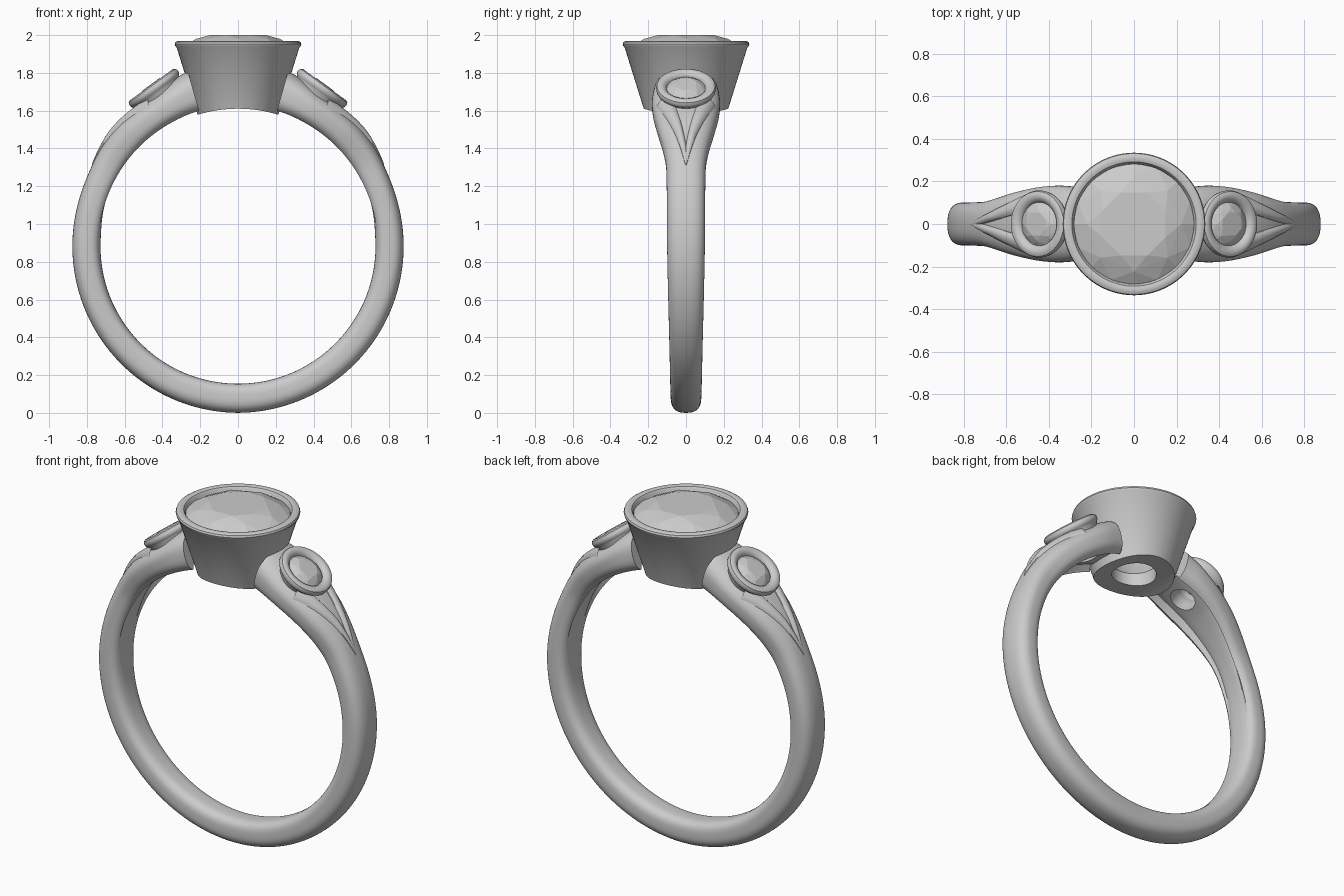
import bpy, bmesh, math
from mathutils import Matrix, Vector

if "Cube" in bpy.data.objects:
    bpy.data.objects.remove(bpy.data.objects["Cube"])

CZ, RI = 0.8825, 0.728                      # finger hole centre height and radius
rad = math.radians


def interp(keys, x):
    """Smooth curve through (x, value) keys."""
    n = len(keys)
    i = max(0, min(n - 2, sum(1 for k in keys if k[0] <= x) - 1))
    def slope(j):
        a, b = keys[max(j - 1, 0)], keys[min(j + 1, n - 1)]
        return (b[1] - a[1]) / (b[0] - a[0])
    (x0, y0), (x1, y1) = keys[i], keys[i + 1]
    h = x1 - x0
    t = (x - x0) / h
    return ((2*t**3 - 3*t*t + 1) * y0 + (t**3 - 2*t*t + t) * h * slope(i)
            + (3*t*t - 2*t**3) * y1 + (t**3 - t*t) * h * slope(i + 1))


OUTER = [(-90, .882), (-45, .878), (0, .877), (24, .879), (37, .893), (46, .903),
         (55, .911), (62, .922), (70, .95), (75, .965)]
WIDTH = [(-90, .08), (-45, .087), (0, .1), (22, .102), (32, .106), (39, .122),
         (48, .15), (58, .174), (66, .18), (75, .168)]


def make(name, bm):
    bmesh.ops.recalc_face_normals(bm, faces=bm.faces)
    me = bpy.data.meshes.new(name)
    bm.to_mesh(me)
    bm.free()
    ob = bpy.data.objects.new(name, me)
    bpy.context.collection.objects.link(ob)
    return ob


def loft(bm, rings, closed_ring=True, closed_path=False):
    vs = [[bm.verts.new(p) for p in r] for r in rings]
    n, m = len(vs), len(vs[0])
    for i in range(n if closed_path else n - 1):
        for j in range(m if closed_ring else m - 1):
            a, b = vs[i], vs[(i + 1) % n]
            bm.faces.new((a[j], a[(j + 1) % m], b[(j + 1) % m], b[j]))
    return vs


def mirror(ob, y=False):
    m = ob.modifiers.new("Mirror", 'MIRROR')
    m.use_axis[1] = y
    m.merge_threshold = 0.0005


def cut(ob, cutter):
    b = ob.modifiers.new("Cut", 'BOOLEAN')
    b.operation, b.solver, b.object = 'DIFFERENCE', 'EXACT', cutter
    cutter.hide_render = True
    cutter.display_type = 'WIRE'


def polar(th, r, y):
    return Vector((r * math.cos(rad(th)), y, CZ + r * math.sin(rad(th))))


def lathe(name, profile, mat, seg):
    bm = bmesh.new()
    loft(bm, [[mat @ Vector((r * math.cos(a), r * math.sin(a), z)) for r, z in profile]
              for a in (2 * math.pi * k / seg for k in range(seg))], closed_path=True)
    return make(name, bm)


def rod(name, r, depth, mat):
    bm = bmesh.new()
    bmesh.ops.create_cone(bm, cap_ends=True, segments=128, radius1=r, radius2=r,
                          depth=depth, matrix=mat)
    return make(name, bm)


def gem(name, r, crown, depth, mat):
    """Brilliant cut as a hull of table, crown, girdle and pavilion rings."""
    bm = bmesh.new()
    for k, n, off, z in ((.56, 8, .5, crown), (.78, 8, 0, crown * .66), (1, 16, 0, 0),
                         (1, 16, 0, -.04 * r), (.45, 8, .5, -depth * .6)):
        for i in range(n):
            a = 2 * math.pi * (i + off) / n
            bm.verts.new(mat @ Vector((k * r * math.cos(a), k * r * math.sin(a), z)))
    bm.verts.new(mat @ Vector((0, 0, -depth)))
    bmesh.ops.convex_hull(bm, input=bm.verts)
    return make(name, bm)


# Shank: half loft from the bottom to the shoulder, hollowed inside the shoulder
def section(th, n=64):
    ro, w = interp(OUTER, th), interp(WIDTH, th)
    mid, h = (ro + RI) / 2, (ro - RI) / 2
    hollow = .045 * max(0, min(1, (th - 5) / 50))
    pts = []
    for k in range(n):
        c, s = math.cos(2 * math.pi * k / n), math.sin(2 * math.pi * k / n)
        e = 2 / 2.5 if s >= 0 else 2 / 3
        y = w * math.copysign(abs(c) ** e, c)
        r = mid + h * math.copysign(abs(s) ** e, s)
        if s < 0:
            t = max(0, min(1, (.74 - abs(y) / w) / .12))
            r += hollow * t * t * (3 - 2 * t)
        pts.append(polar(th, r, y))
    return pts


bm = bmesh.new()
rings = loft(bm, [section(-90 + 164 * i / 110) for i in range(111)])
bm.faces.new(rings[-1])
shank = make("shank", bm)
mirror(shank)

# Raised V-shaped leaf on each shoulder
def surface(th, y):
    ro, w = interp(OUTER, th), interp(WIDTH, th)
    k = (1 - min(.999, abs(y) / w) ** 2.5) ** (1 / 2.5)
    return (ro + RI) / 2 + (ro - RI) / 2 * k


bm = bmesh.new()
rows = []
for i in range(31):
    t = i / 30
    tho, thi = 28.5 + 29 * t, 37 + 23 * t
    yo, yi = .93 * interp(WIDTH, tho) * t ** .85, .075 * t ** 1.3
    row = []
    for u, lift in ((0, -.012), (.06, .006), (.25, .015), (.5, .018), (.75, .014),
                    (.93, .004), (1, -.015)):
        th, y = tho + (thi - tho) * u, yo + (yi - yo) * u
        row.append(polar(th, surface(th, y) + lift * min(1, .35 + 2 * t), y))
    rows.append(row)
loft(bm, rows, closed_ring=False)
leaf = make("shoulder_leaves", bm)
mirror(leaf, y=True)

# Side settings: tilted round bezels with small stones
tilt = Matrix.Translation((.457, 0, 1.735)) @ Matrix.Rotation(rad(36), 4, 'Y')
side_bezel = lathe("side_bezels", [
    (.125, -.13), (.142, -.05), (.149, -.04), (.156, -.032), (.158, -.018), (.153, -.004),
    (.14, .003), (.125, .002), (.112, -.005), (.103, -.017), (.099, -.035), (.07, -.09),
    (.07, -.13)], tilt, 64)
side_gem = gem("side_stones", .104, .028, .07,
               tilt @ Matrix.Translation((0, 0, -.022)))
light_hole = rod("light_hole_cutter", .07, .28, tilt @ Matrix.Translation((0, 0, -.19)))
for ob in (side_bezel, side_gem, light_hole):
    mirror(ob)
cut(shank, light_hole)

# Centre setting: tapered cup trimmed to the finger hole
cup = lathe("centre_bezel", [
    (.205, 1.55), (.325, 1.935), (.332, 1.942), (.335, 1.952), (.331, 1.963), (.32, 1.969),
    (.305, 1.97), (.292, 1.966), (.284, 1.955), (.28, 1.935), (.15, 1.72), (.12, 1.68),
    (.12, 1.55)], Matrix(), 128)
finger = rod("finger_cutter", RI, 1, Matrix.Translation((0, 0, CZ))
             @ Matrix.Rotation(rad(90), 4, 'X'))
cut(cup, finger)
centre_gem = gem("centre_stone", .286, .06, .21, Matrix.Translation((0, 0, 1.94)))

# Bake modifiers, then smooth the metal and leave the stones faceted
bpy.ops.object.select_all(action='SELECT')
bpy.context.view_layer.objects.active = shank
bpy.ops.object.convert(target='MESH')
bpy.ops.object.select_all(action='DESELECT')
for ob in (shank, leaf, side_bezel, cup):
    ob.select_set(True)
bpy.ops.object.shade_smooth_by_angle(angle=rad(35))
